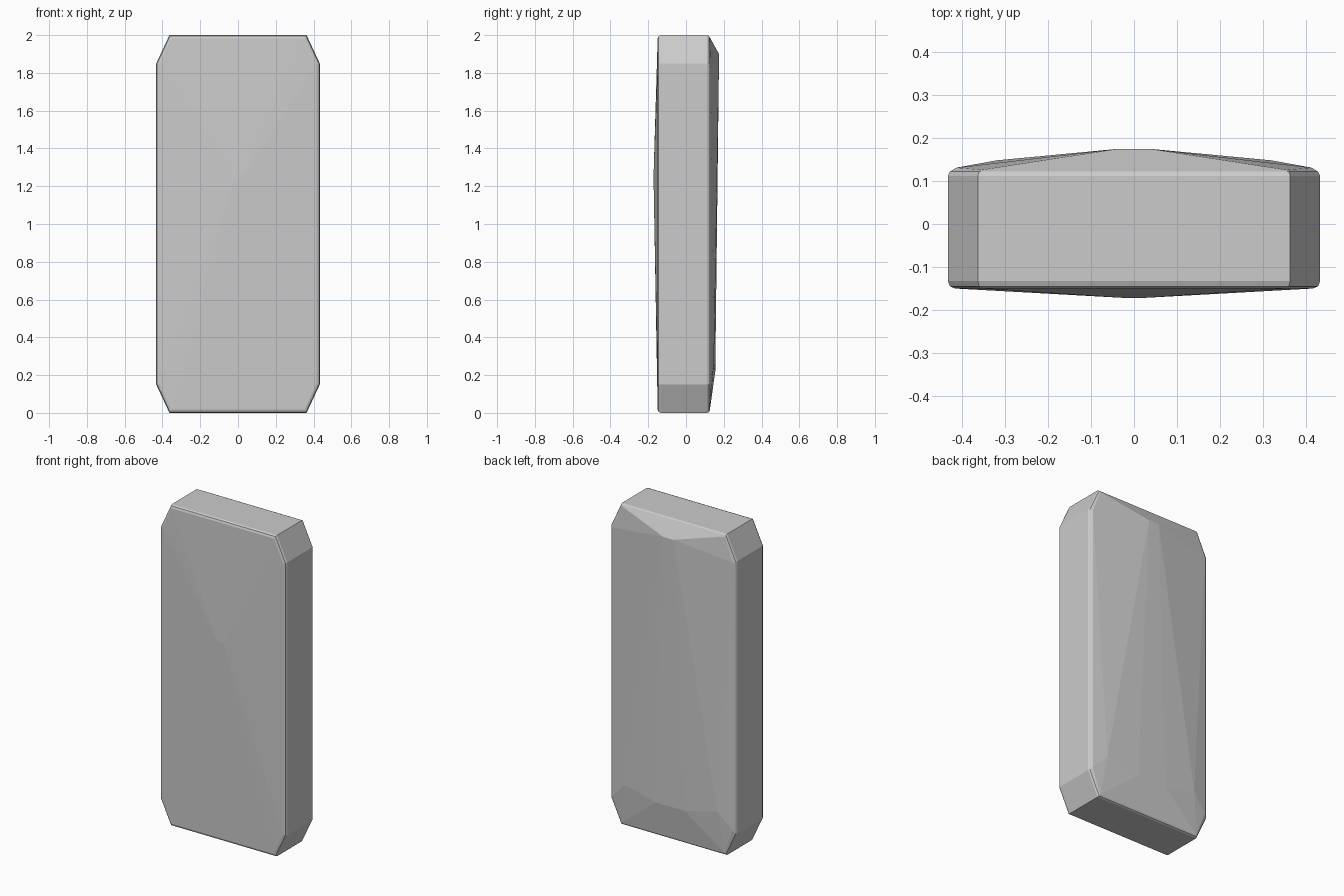
import bpy, bmesh
from math import radians

if "Cube" in bpy.data.objects:
    bpy.data.objects.remove(bpy.data.objects["Cube"])


def outline(y, inset):
    """Chamfered rectangle in the XZ plane, shrunk by inset."""
    pts = []
    for sx in (-1, 1):
        for sz in (-1, 1):
            pts.append((sx * (0.363 - inset * 0.6), y, 1 + sz * (1 - inset)))
            pts.append((sx * (0.433 - inset), y, 1 + sz * (0.85 - inset * 0.3)))
    return pts


# slab rims: straight sides with a small softened edge front and back
points = outline(-0.133, 0) + outline(-0.145, 0.005) + outline(-0.15, 0.017)
points += outline(0.112, 0) + outline(0.122, 0.005) + outline(0.126, 0.014)

for s in (-1, 1):
    # shallow peak on the front
    points.append((s * 0.02, -0.172, 1.25))
    # faceted back: high crest near the top, lower shoulders near the base
    points.append((s * 0.035, 0.175, 1.9))
    points.append((s * 0.32, 0.148, 0.27))
    points.append((s * 0.10, 0.155, 0.22))
    # back edge beside the straight sides
    points.append((s * 0.413, 0.131, 1.84))
    points.append((s * 0.413, 0.131, 0.17))

# wrap the points into one faceted stone
bm = bmesh.new()
for p in points:
    bm.verts.new(p)
hull = bmesh.ops.convex_hull(bm, input=bm.verts)
loose = [v for v in bm.verts if not v.link_faces]
bmesh.ops.delete(bm, geom=loose, context='VERTS')
bmesh.ops.dissolve_limit(bm, angle_limit=radians(0.3), verts=bm.verts, edges=bm.edges)
bmesh.ops.recalc_face_normals(bm, faces=bm.faces)

mesh = bpy.data.meshes.new("stone_slab")
bm.to_mesh(mesh)
bm.free()
slab = bpy.data.objects.new("stone_slab", mesh)
bpy.context.collection.objects.link(slab)
